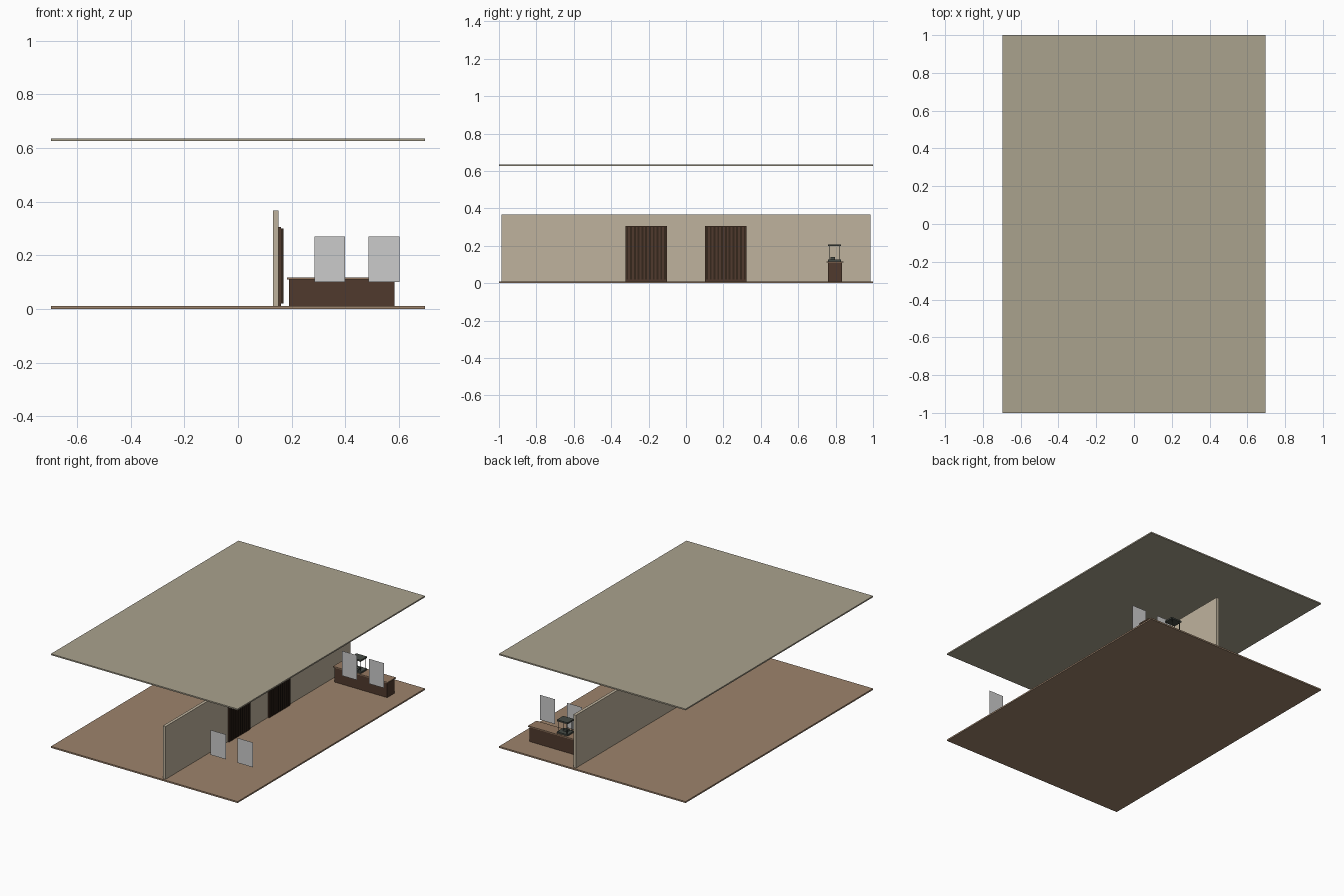
import bpy, bmesh

if "Cube" in bpy.data.objects:
    bpy.data.objects.remove(bpy.data.objects["Cube"])


def material(name, rgb):
    m = bpy.data.materials.new(name)
    m.diffuse_color = (*rgb, 1)
    m.use_nodes = True
    m.node_tree.nodes["Principled BSDF"].inputs["Base Color"].default_value = m.diffuse_color
    return m


FLOOR = material("tan_floor", (0.34, 0.23, 0.15))
CEILING = material("ceiling_putty", (0.40, 0.36, 0.27))
WALL = material("beige_plaster", (0.52, 0.45, 0.34))
DARK = material("dark_wood", (0.08, 0.042, 0.026))
SLAT = material("slat_wood", (0.035, 0.02, 0.012))
TOP = material("counter_wood", (0.30, 0.19, 0.12))
METAL = material("dark_metal", (0.06, 0.07, 0.06))


def boxes(name, spans, mat=None):
    """One object made of boxes, each (x0, x1, y0, y1, z0, z1)."""
    bm = bmesh.new()
    for x0, x1, y0, y1, z0, z1 in spans:
        for v in bmesh.ops.create_cube(bm, size=1)["verts"]:
            v.co = ((x0 + x1) / 2 + v.co.x * (x1 - x0),
                    (y0 + y1) / 2 + v.co.y * (y1 - y0),
                    (z0 + z1) / 2 + v.co.z * (z1 - z0))
    me = bpy.data.meshes.new(name)
    bm.to_mesh(me)
    bm.free()
    ob = bpy.data.objects.new(name, me)
    bpy.context.collection.objects.link(ob)
    if mat:
        me.materials.append(mat)
    return ob


# Slabs and partition
boxes("floor", [(-0.697, 0.697, -1, 1, 0, 0.01)], FLOOR)
boxes("ceiling", [(-0.697, 0.697, -1, 1, 0.626, 0.635)], CEILING)
boxes("partition_wall", [(0.131, 0.151, -0.987, 0.987, 0.01, 0.366)], WALL)

# Two slatted doors
for side, yc in (("front", -0.213), ("back", 0.213)):
    boxes(side + "_door_panel", [(0.151, 0.161, yc - 0.111, yc + 0.111, 0.01, 0.305)], DARK)
    pitch = 0.222 / 11
    ys = [yc + (i - 5) * pitch for i in range(11)]
    boxes(side + "_door_slats", [(0.161, 0.169, y - 0.005, y + 0.005, 0.02, 0.30) for y in ys], SLAT)

# Counter
boxes("counter_body", [(0.19, 0.584, 0.758, 0.835, 0.01, 0.11)], DARK)
boxes("counter_top", [(0.183, 0.591, 0.752, 0.841, 0.11, 0.117)], TOP)

# Countertop machine: base, cap, four posts and a small tray
x0, x1, y0, y1 = 0.305, 0.385, 0.760, 0.828
boxes("machine_base", [(x0, x1, y0, y1, 0.117, 0.127)], METAL)
boxes("machine_cap", [(x0, x1, y0, y1, 0.198, 0.208)], METAL)
boxes("machine_tray", [(0.33, 0.36, 0.772, 0.796, 0.127, 0.139)], METAL)
boxes("machine_posts", [(x, x + 0.003, y, y + 0.003, 0.127, 0.198)
                        for x in (x0 + 0.008, x1 - 0.011)
                        for y in (y0 + 0.006, y1 - 0.009)], METAL)

# Hanging flat panels, single sheets facing front
for row, y in (("front", -0.70), ("back", 0.70)):
    for side, x in (("left", 0.342), ("right", 0.544)):
        me = bpy.data.meshes.new(f"{row}_{side}_panel")
        me.from_pydata([(x - 0.057, y, 0.101), (x + 0.057, y, 0.101),
                        (x + 0.057, y, 0.269), (x - 0.057, y, 0.269)], [], [(0, 1, 2, 3)])
        bpy.context.collection.objects.link(bpy.data.objects.new(me.name, me))
